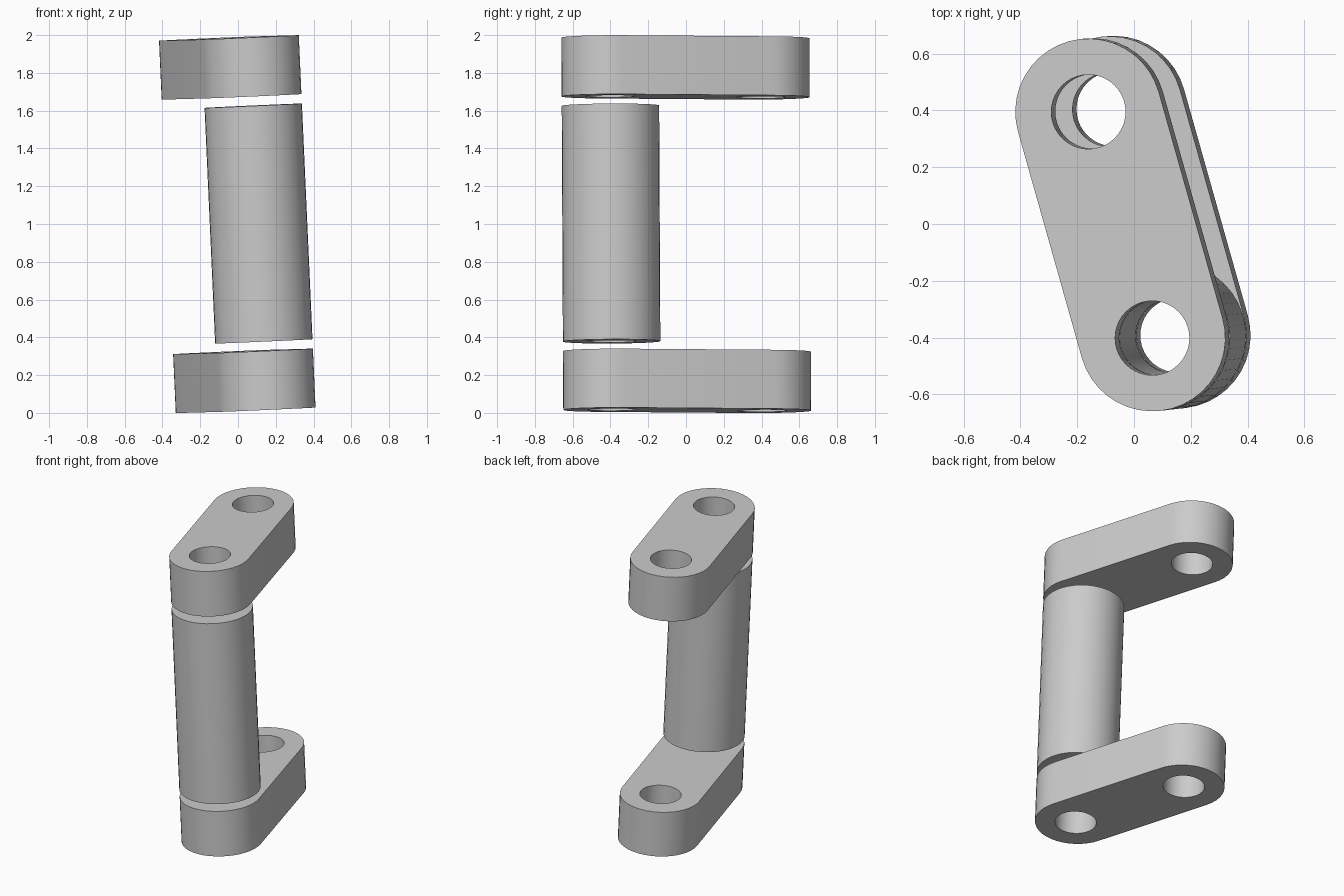
import bpy
import bmesh
from math import pi, cos, sin, atan2, radians
from mathutils import Vector, Matrix

cube = bpy.data.objects.get("Cube")
if cube:
    bpy.data.objects.remove(cube, do_unlink=True)

grey = bpy.data.materials.new("plain grey")
grey.use_nodes = True
grey.diffuse_color = (0.6, 0.6, 0.6, 1)
grey.node_tree.nodes["Principled BSDF"].inputs["Base Color"].default_value = (0.6, 0.6, 0.6, 1)

R, HOLE, SEG = 0.258, 0.131, 40
FRONT = Vector((0, 0))
BACK = Vector((-0.225, 0.797))
THICK, GAP, TOTAL = 0.312, 0.05, 1.973

# Whole assembly leans slightly along its pin axis
axis = Vector((-0.045, -0.005, 1)).normalized()
lean = Vector((0, 0, 1)).rotation_difference(axis).to_matrix().to_4x4()
placement = Matrix.Translation((0.153, -0.392, 0.017)) @ lean


def arc(centre, radius, start=0.0, sweep=2 * pi, closed=True):
    count = SEG if closed else SEG // 2 + 1
    step = sweep / (count if closed else count - 1)
    return [centre + Vector((cos(start + i * step), sin(start + i * step))) * radius
            for i in range(count)]


def pierced_solid(name, loops, bottom, top):
    """Fill an outline with holes and extrude it along the pin axis."""
    bm = bmesh.new()
    edges = []
    for loop in loops:
        vs = [bm.verts.new((p.x, p.y, bottom)) for p in loop]
        edges += [bm.edges.new((vs[i - 1], vs[i])) for i in range(len(vs))]
    bmesh.ops.triangle_fill(bm, edges=edges, use_beauty=True, normal=(0, 0, 1))
    grown = bmesh.ops.extrude_face_region(bm, geom=bm.faces[:])["geom"]
    moved = [g for g in grown if isinstance(g, bmesh.types.BMVert)]
    bmesh.ops.translate(bm, verts=moved, vec=(0, 0, top - bottom))
    bmesh.ops.recalc_face_normals(bm, faces=bm.faces[:])
    mesh = bpy.data.meshes.new(name)
    bm.to_mesh(mesh)
    bm.free()
    mesh.materials.append(grey)
    ob = bpy.data.objects.new(name, mesh)
    bpy.context.collection.objects.link(ob)
    ob.matrix_world = placement
    bpy.ops.object.select_all(action='DESELECT')
    ob.select_set(True)
    bpy.context.view_layer.objects.active = ob
    bpy.ops.object.shade_smooth_by_angle(angle=radians(30))
    return ob


# Rounded link outline: half circle round each pin hole
along = atan2(BACK.y, BACK.x)
outline = (arc(BACK, R, along - pi / 2, pi, False)
           + arc(FRONT, R, along + pi / 2, pi, False))
link_loops = [outline, arc(FRONT, HOLE), arc(BACK, HOLE)]

pierced_solid("lower_link", link_loops, 0, THICK)
pierced_solid("upper_link", link_loops, TOTAL - THICK, TOTAL)

# Hollow spacer tube between the front ends
pierced_solid("spacer_tube", [arc(FRONT, R), arc(FRONT, HOLE)],
              THICK + GAP, TOTAL - THICK - GAP)
